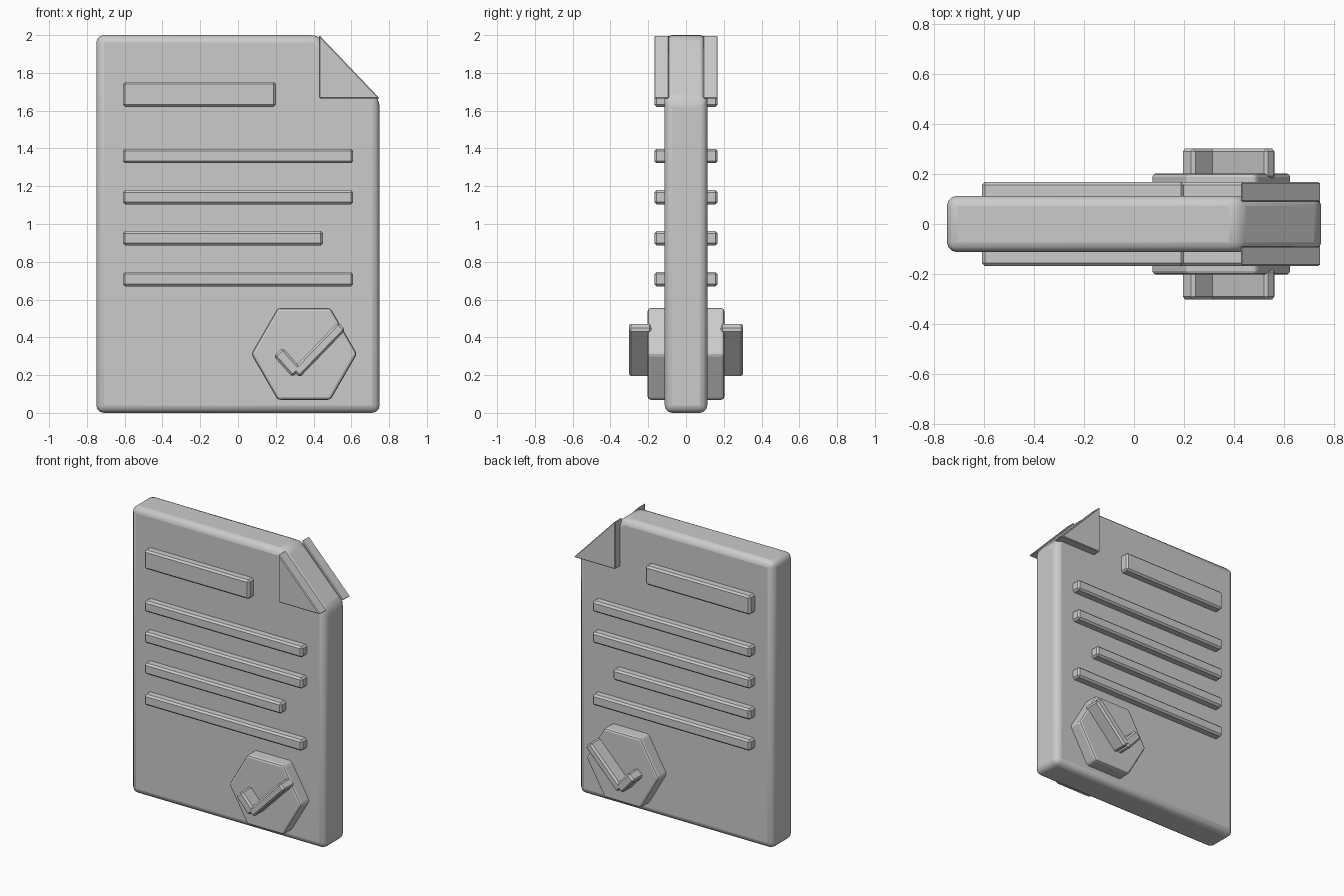
import bpy, bmesh, math
from mathutils import Vector

if "Cube" in bpy.data.objects:
    bpy.data.objects.remove(bpy.data.objects["Cube"])


def prism(name, profile, y0, y1, bevel, segments=1, both=False):
    """Extrude an (x, z) profile from y0 to y1, optionally mirrored to the back."""
    bm = bmesh.new()
    near = [bm.verts.new((x, y0, z)) for x, z in profile]
    far = [bm.verts.new((x, y1, z)) for x, z in profile]
    n = len(profile)
    bm.faces.new(near)
    bm.faces.new(far[::-1])
    for i in range(n):
        j = (i + 1) % n
        bm.faces.new((near[i], far[i], far[j], near[j]))
    bmesh.ops.recalc_face_normals(bm, faces=bm.faces)
    mesh = bpy.data.meshes.new(name)
    bm.to_mesh(mesh)
    bm.free()
    ob = bpy.data.objects.new(name, mesh)
    bpy.context.collection.objects.link(ob)
    if bevel:
        mod = ob.modifiers.new("Bevel", 'BEVEL')
        mod.width = bevel
        mod.segments = segments
        mod.limit_method = 'ANGLE'
    if both:
        mod = ob.modifiers.new("Mirror", 'MIRROR')
        mod.use_axis = (False, True, False)
        mod.use_mirror_merge = False
    return ob


def rect(x0, x1, z0, z1):
    return [(x0, z0), (x1, z0), (x1, z1), (x0, z1)]


def stroke(a, b, width):
    """Rectangle around the segment a-b."""
    a, b = Vector(a), Vector(b)
    d = (b - a).normalized()
    s = Vector((-d.y, d.x)) * width / 2
    return [tuple(p) for p in (a - s, b - s, b + s, a + s)]


# Page with cut corner and rounded edges
page = prism("page", [(-0.75, 0), (0.75, 0), (0.75, 1.66), (0.42, 2), (-0.75, 2)],
             -0.113, 0.113, 0.04, 3)
for o in bpy.context.selected_objects:
    o.select_set(False)
page.select_set(True)
bpy.context.view_layer.objects.active = page
bpy.ops.object.shade_smooth_by_angle(angle=math.radians(40))

# Folded corner on both sides
prism("corner_fold", [(0.43, 1.665), (0.75, 1.665), (0.43, 2.0)],
      -0.168, -0.09, 0.005, both=True)

# Heading bar and text lines
prism("heading_bar", rect(-0.61, 0.2, 1.62, 1.752), -0.168, -0.09, 0.012, both=True)
for i, (z, x1) in enumerate([(1.36, 0.61), (1.142, 0.61), (0.925, 0.45), (0.708, 0.61)]):
    prism(f"text_line_{i + 1}", rect(-0.61, x1, z - 0.038, z + 0.038),
          -0.168, -0.09, 0.012, both=True)

# Hexagonal seal
hexagon = [(0.35 + 0.28 * math.cos(k * math.pi / 3),
            0.312 + 0.28 * math.sin(k * math.pi / 3)) for k in range(6)]
prism("seal", hexagon, -0.203, -0.08, 0.015, 2, both=True)

# Check mark on the seal
prism("check_short_arm", stroke((0.213, 0.323), (0.312, 0.212), 0.066),
      -0.303, -0.18, 0.012, both=True)
prism("check_long_arm", stroke((0.306, 0.208), (0.55, 0.46), 0.058),
      -0.303, -0.18, 0.012, both=True)
